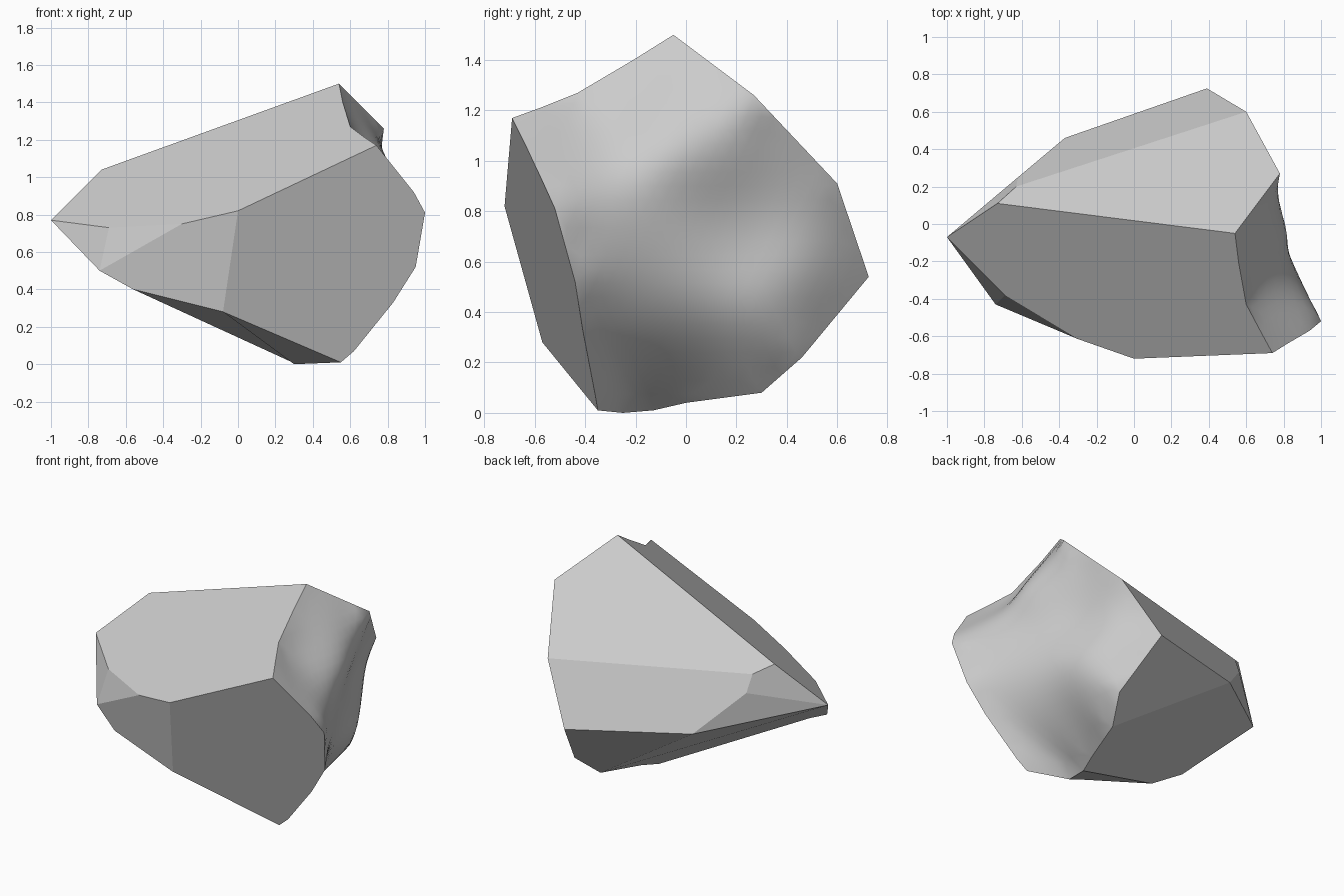
import bpy, bmesh
from mathutils import Vector
from mathutils.geometry import delaunay_2d_cdt

if "Cube" in bpy.data.objects:
    bpy.data.objects.remove(bpy.data.objects["Cube"])

# Corners of the split stone, one letter each
P = dict(
    A=(-1, -.07, .77), B=(-.73, .11, 1.04), C=(.54, -.05, 1.5), D=(.74, -.69, 1.17),
    E=(0, -.72, .82), F=(-.3, -.615, .75), G=(-.69, -.38, .73), H=(-.74, -.43, .5),
    I=(-.08, -.57, .28), J=(.55, -.35, .01), K=(-.56, -.5, .4), L=(.29, -.13, .01),
    M=(.78, .27, 1.26), N=(.6, .6, .91), O=(.39, .725, .54), P=(-.37, .46, .61),
    Q=(-.63, .2, .98), R=(-.62, .25, .87), S=(.42, .3, .08), T=(.5, .46, .22),
    U=(1, -.52, .81), a=(.56, -.21, 1.4), b=(.6, -.43, 1.27), c=(.68, -.58, 1.21),
    d=(.82, -.64, 1.07), e=(.94, -.57, .92), f=(.95, -.44, .52), g=(.83, -.41, .33),
    h=(.62, -.36, .07), i=(.33, 0, .04), j=(.3, -.25, 0))

# Flat facets, and the outline of the rough broken face
FACETS = ["ABCabcDEFG", "AGH", "GFH", "FEIKH", "EDdeUfghJI", "JjLKI", "LiSPAHK",
          "STOP", "BCMNQ", "QNOPR", "ABQR", "ARP"]
RIM = "CabcDdeUfghJjLiSTONM"

# Hollows and bulges inside the broken face: (y, z, x)
BUMPS = [(-.3, 1.15, .69), (.08, 1.12, .78), (-.07, 1.03, .815), (-.07, .85, .80),
         (-.3, .85, .88), (.2, .85, .69), (.3, .68, .64), (.3, .48, .66),
         (0, .5, .73), (-.22, .5, .81), (-.2, .25, .62), (.05, .22, .53),
         (.3, .28, .58), (.5, .6, .57)]


def smooth_surface(samples):
    """Cubic radial interpolation x(y, z) through all samples."""
    pts = [Vector((y, z)) for y, z, _ in samples]

    def basis(p):
        return [(p - q).length ** 3 for q in pts] + [1, p.x, p.y]
    n = len(pts) + 3
    rows = [basis(p) + [s[2]] for p, s in zip(pts, samples)]
    for k in range(3):
        rows.append([(1, p.x, p.y)[k] for p in pts] + [0] * 4)
    for col in range(n):
        piv = max(range(col, n), key=lambda r: abs(rows[r][col]))
        rows[col], rows[piv] = rows[piv], rows[col]
        for r in range(n):
            if r != col:
                m = rows[r][col] / rows[col][col]
                rows[r] = [v - m * w for v, w in zip(rows[r], rows[col])]
    weights = [rows[k][n] / rows[k][k] for k in range(n)]
    return lambda p: sum(w * v for w, v in zip(weights, basis(p)))


bm = bmesh.new()
V = {k: bm.verts.new(co) for k, co in P.items()}

# Rim points, with long rim edges divided so the patch follows them exactly
rim = []
extra = {}
for k, nxt in zip(RIM, RIM[1:] + RIM[0]):
    p, q = V[k].co, V[nxt].co
    parts = max(1, round((q - p).length / .13))
    between = [bm.verts.new(p.lerp(q, t / parts)) for t in range(1, parts)]
    rim += [V[k]] + between
    extra[k, nxt] = between
    extra[nxt, k] = between[::-1]

# Flat facets
for loop in FACETS:
    corners = []
    for k, nxt in zip(loop, loop[1:] + loop[0]):
        corners += [V[k]] + extra.get((k, nxt), [])
    bm.faces.new(corners)

# Rough broken face, a fine smooth patch stretched inside the rim
flat = [Vector((v.co.y, v.co.z)) for v in rim]
surface = smooth_surface([(v.co.y, v.co.z, v.co.x) for v in rim] + BUMPS)
step = .055
grid = [Vector((-.72 + step * (u + .5 * (w % 2)), .02 + step * w))
        for u in range(27) for w in range(28)]


def rim_gap(p):
    """Distance from p to the rim outline."""
    gaps = []
    for s, e in zip(flat, flat[1:] + flat[:1]):
        t = min(1, max(0, (p - s).dot(e - s) / (e - s).length_squared))
        gaps.append((p - s.lerp(e, t)).length)
    return min(gaps)


grid = [p for p in grid if rim_gap(p) > .025]
out_pts, _, tris, origin, _, _ = delaunay_2d_cdt(
    flat + grid, [], [list(range(len(flat)))], 1, 1e-5)
patch = []
for p, src in zip(out_pts, origin):
    on_rim = [s for s in src if s < len(flat)]
    patch.append(rim[on_rim[0]] if on_rim else bm.verts.new((surface(p), p.x, p.y)))
for tri in tris:
    bm.faces.new([patch[t] for t in tri]).smooth = True

# Keep every facet edge and the rim crisp
for edge in bm.edges:
    edge.smooth = all(face.smooth for face in edge.link_faces)
bmesh.ops.delete(bm, geom=[v for v in bm.verts if not v.link_faces], context='VERTS')
bmesh.ops.recalc_face_normals(bm, faces=bm.faces)

mesh = bpy.data.meshes.new("split_rock")
bm.to_mesh(mesh)
bm.free()
rock = bpy.data.objects.new("split_rock", mesh)
bpy.context.collection.objects.link(rock)
